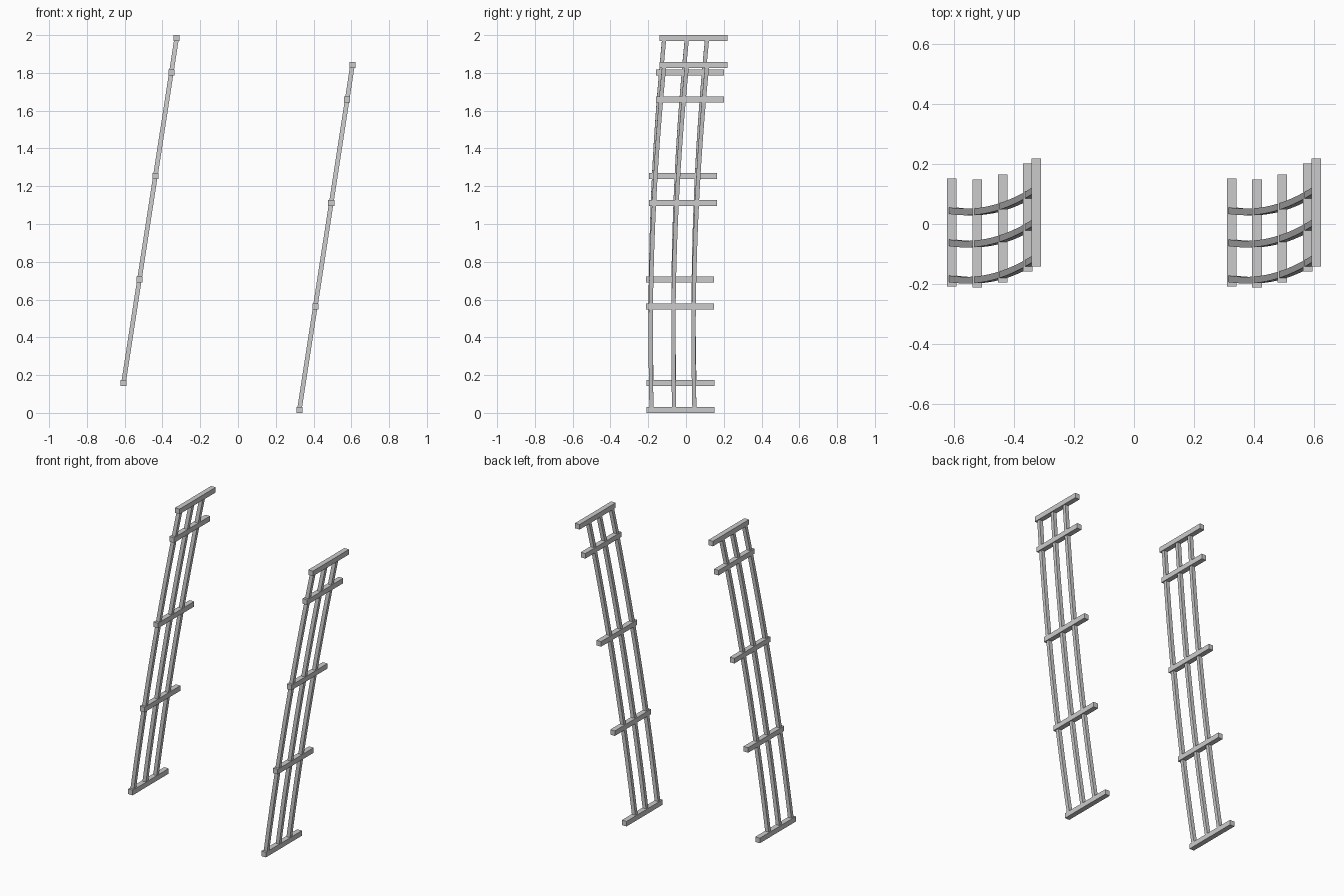
import bpy, bmesh
from mathutils import Vector

if "Cube" in bpy.data.objects:
    bpy.data.objects.remove(bpy.data.objects["Cube"])

RUN, RISE = 0.281, 1.825          # lean in x and height of one rack
BAR, BAR_LEN = 0.032, 0.36
ROD_X, ROD_Y = 0.024, 0.022


def path(t):
    """Leaning centre line that bows gently towards the back."""
    x = RUN * t
    return Vector((x, -0.033 + 1.43 * (x - 0.057) ** 2, RISE * t))


def make(name, bm, origin):
    bmesh.ops.recalc_face_normals(bm, faces=bm.faces)
    mesh = bpy.data.meshes.new(name)
    bm.to_mesh(mesh)
    bm.free()
    ob = bpy.data.objects.new(name, mesh)
    ob.location = origin
    bpy.context.collection.objects.link(ob)


def crossbar(name, t, origin):
    bm = bmesh.new()
    bmesh.ops.create_cube(bm, size=1)
    bmesh.ops.scale(bm, vec=(BAR, BAR_LEN, BAR), verts=bm.verts)
    bmesh.ops.translate(bm, vec=path(t), verts=bm.verts)
    make(name, bm, origin)


def rod(name, offset, origin, steps=20):
    bm = bmesh.new()
    rings = []
    for i in range(steps + 1):
        t = i / steps
        tangent = (path(t + 0.01) - path(t - 0.01)).normalized()
        across = Vector((0, 1, 0)).cross(tangent).normalized()
        side = tangent.cross(across)
        c = path(t) + Vector((0, offset, 0))
        rings.append([bm.verts.new(c + across * (a * ROD_X / 2) + side * (b * ROD_Y / 2))
                      for a, b in ((-1, -1), (1, -1), (1, 1), (-1, 1))])
    for r, s in zip(rings, rings[1:]):
        for k in range(4):
            n = (k + 1) % 4
            bm.faces.new((r[k], r[n], s[n], s[k]))
    bm.faces.new(rings[0])
    bm.faces.new(rings[-1])
    make(name, bm, origin)


# Two identical leaning racks, the right one set lower
for label, origin in (("left", (-0.606, 0, 0.159)), ("right", (0.325, 0, 0.016))):
    # Horizontal crossbars
    for i, t in enumerate((0, 0.3, 0.6, 0.9, 1)):
        crossbar(f"{label}_crossbar_{i + 1}", t, origin)
    # Bowed upright rods
    for i, offset in enumerate((-0.154, -0.034, 0.073)):
        rod(f"{label}_rod_{i + 1}", offset, origin)
